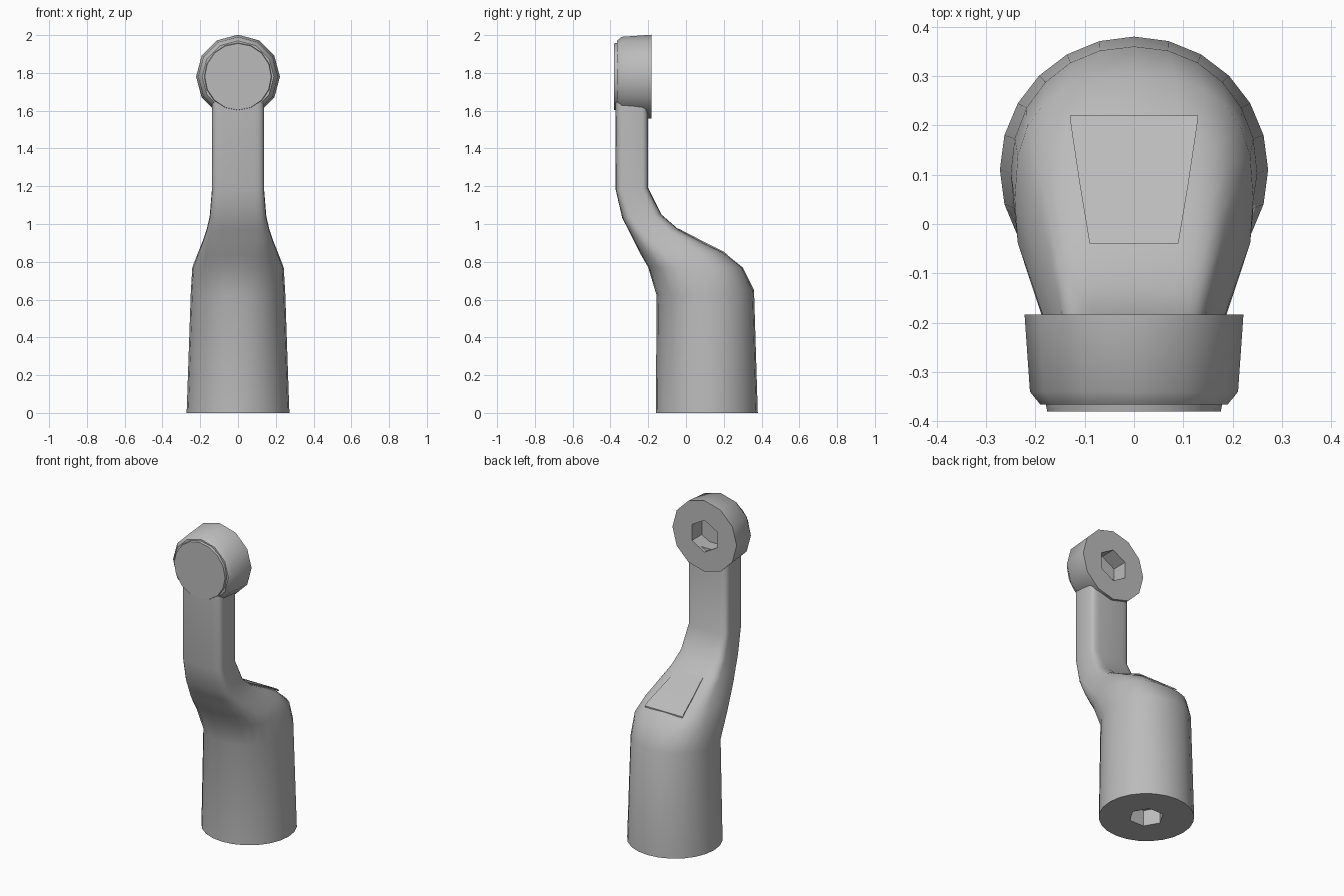
import bpy
import math
from mathutils import Vector

cube = bpy.data.objects.get("Cube")
if cube:
    bpy.data.objects.remove(cube, do_unlink=True)

grey = bpy.data.materials.new("plain grey")
grey.use_nodes = True
colour = (0.5, 0.5, 0.5, 1)
grey.diffuse_color = colour
grey.node_tree.nodes["Principled BSDF"].inputs["Base Color"].default_value = colour


def make(name, verts, faces, angle=35):
    mesh = bpy.data.meshes.new(name)
    mesh.from_pydata(verts, [], faces)
    mesh.materials.append(grey)
    obj = bpy.data.objects.new(name, mesh)
    bpy.context.collection.objects.link(obj)
    bpy.ops.object.select_all(action='DESELECT')
    obj.select_set(True)
    bpy.context.view_layer.objects.active = obj
    bpy.ops.object.mode_set(mode='EDIT')
    bpy.ops.mesh.select_all(action='SELECT')
    bpy.ops.mesh.normals_make_consistent(inside=False)
    bpy.ops.object.mode_set(mode='OBJECT')
    bpy.ops.object.shade_smooth_by_angle(angle=math.radians(angle))
    return obj


def loft(name, rings, angle=35):
    """Skin a list of equal rings and close both ends."""
    n = len(rings[0])
    verts = [v for ring in rings for v in ring]
    faces = [(r * n + i, r * n + (i + 1) % n, (r + 1) * n + (i + 1) % n, (r + 1) * n + i)
             for r in range(len(rings) - 1) for i in range(n)]
    faces += [tuple(range(n)), tuple(range(len(verts) - n, len(verts)))]
    return make(name, verts, faces, angle)


def angles(n):
    return [2 * math.pi * i / n for i in range(n)]


def hex_radius(a, radius):
    step = math.pi / 3
    return radius * math.cos(step / 2) / math.cos(a % step - step / 2)


# Body sections: front y, front z, back y, back z, half width, squareness
sections = [
    (-.16, 0, .38, 0, .272, 2),
    (-.155, .62, .36, .65, .25, 2.1),
    (-.20, .77, .30, .77, .242, 2.6),
    (-.24, .84, .20, .85, .213, 3.2),
    (-.275, .91, .08, .91, .187, 4),
    (-.305, .97, -.04, .972, .166, 4.5),
    (-.337, 1.03, -.13, 1.05, .15, 5),
    (-.372, 1.18, -.20, 1.19, .138, 6),
    (-.375, 1.70, -.20, 1.70, .138, 6),
]


def power(v, n):
    return math.copysign(abs(v) ** (2 / n), v)


def section_ring(fy, fz, by, bz, width, n):
    front, back = Vector((0, fy, fz)), Vector((0, by, bz))
    ring = []
    for a in angles(24):
        p = front.lerp(back, (1 + power(math.sin(a), n)) / 2)
        p.x = width * power(math.cos(a), n)
        ring.append(p)
    return ring


# Body with a hexagonal socket in its base
def base_socket(z):
    return [Vector((hex_radius(a, .1) * math.cos(a),
                    .11 + hex_radius(a, .1) * math.sin(a), z)) for a in angles(24)]


loft("body", [base_socket(.1), base_socket(0)] + [section_ring(*s) for s in sections])


# Round head facing front and back, with a hexagonal socket at the back
def head_ring(y, radius, socket=False, n=12):
    ring = []
    for a in angles(n):
        r = hex_radius(a, radius) if socket else radius
        ring.append(Vector((r * math.sin(a), y, 1.78 + r * math.cos(a))))
    return ring


loft("head", [head_ring(-.28, .1, True), head_ring(-.183, .1, True), head_ring(-.183, .222),
              head_ring(-.34, .211), head_ring(-.366, .19)])

# Raised disc on the front of the head
loft("front_disc", [head_ring(-.35, .182, n=16), head_ring(-.38, .176, n=16)])

# Thin tapered panel following the shoulder
rows = [(.22, .13), (.2, .128), (.08, .11), (-.04, .09)]
profile = sorted((s[2], s[3]) for s in sections[1:7])


def shoulder_z(y):
    for (y0, z0), (y1, z1) in zip(profile, profile[1:]):
        if y0 <= y <= y1:
            return z0 + (z1 - z0) * (y - y0) / (y1 - y0)


panel = []
for y, w in rows:
    z = shoulder_z(y)
    panel.append([Vector((-w, y, z - .004)), Vector((w, y, z - .004)),
                  Vector((w, y, z + .004)), Vector((-w, y, z + .004))])
loft("shoulder_panel", panel)
